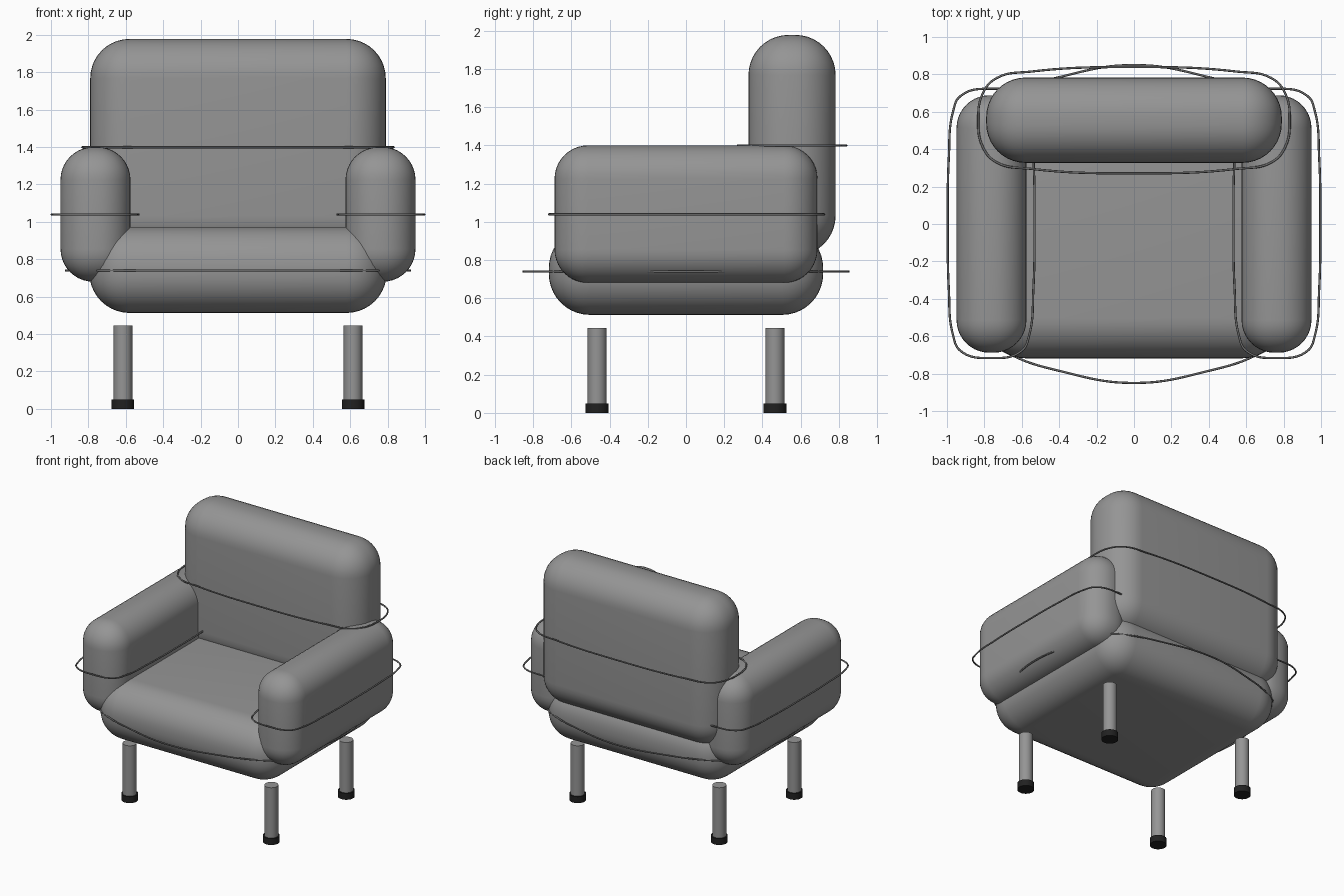
import bpy
import bmesh
from mathutils import Vector

cube = bpy.data.objects.get("Cube")
if cube:
    bpy.data.objects.remove(cube)


def material(name, value):
    mat = bpy.data.materials.new(name)
    mat.use_nodes = True
    colour = (value, value, value, 1)
    mat.diffuse_color = colour
    mat.node_tree.nodes["Principled BSDF"].inputs["Base Color"].default_value = colour
    return mat


fabric = material("grey fabric", 0.30)
metal = material("grey metal", 0.30)
piping_mat = material("dark grey piping", 0.16)
rubber = material("black rubber", 0.015)


def finish(obj, mat):
    obj.data.materials.append(mat)
    bpy.ops.object.select_all(action="DESELECT")
    obj.select_set(True)
    bpy.context.view_layer.objects.active = obj
    bpy.ops.object.shade_smooth_by_angle(angle=0.6)


def cushion(name, centre, half, radius):
    """Block with generously rounded edges."""
    bm = bmesh.new()
    bmesh.ops.create_cube(bm, size=2)
    bmesh.ops.scale(bm, vec=half, verts=bm.verts)
    bmesh.ops.bevel(bm, geom=bm.edges[:], offset=radius, segments=10,
                    profile=0.5, affect="EDGES", clamp_overlap=True)
    mesh = bpy.data.meshes.new(name)
    bm.to_mesh(mesh)
    bm.free()
    obj = bpy.data.objects.new(name, mesh)
    obj.location = centre
    bpy.context.collection.objects.link(obj)
    finish(obj, fabric)


def cylinder(name, x, y, bottom, top, radius, mat):
    bpy.ops.mesh.primitive_cylinder_add(vertices=32, radius=radius, depth=top - bottom,
                                        location=(x, y, (bottom + top) / 2))
    obj = bpy.context.object
    obj.name = name
    finish(obj, mat)


def piping(name, centre, quarter):
    """Closed cord around a cushion, mirrored from one quarter of its outline."""
    q = [Vector(p) for p in quarter]
    path = q + [Vector((-p.x, p.y)) for p in reversed(q[:-1])]
    path += [Vector((p.x, -p.y)) for p in reversed(path[1:-1])]
    curve = bpy.data.curves.new(name, "CURVE")
    curve.dimensions = "3D"
    curve.bevel_depth = 0.006
    curve.bevel_resolution = 2
    curve.resolution_u = 10
    spline = curve.splines.new("BEZIER")
    spline.bezier_points.add(len(path) - 1)
    spline.use_cyclic_u = True
    for point, p in zip(spline.bezier_points, path):
        point.co = (p.x, p.y, 0)
        point.handle_left_type = point.handle_right_type = "AUTO"
    obj = bpy.data.objects.new(name, curve)
    obj.location = centre
    obj.data.materials.append(piping_mat)
    bpy.context.collection.objects.link(obj)


# Seat and backrest
cushion("seat_cushion", (0, 0, 0.743), (0.795, 0.718, 0.23), 0.215)
cushion("back_cushion", (0, 0.555, 1.4), (0.79, 0.228, 0.578), 0.21)
piping("seat_piping", (0, 0, 0.74),
       [(0.92, 0), (0.86, 0.35), (0.77, 0.62), (0.655, 0.70), (0.4, 0.785), (0, 0.85)])
piping("back_piping", (0, 0.555, 1.399),
       [(0.833, 0), (0.805, 0.15), (0.735, 0.225), (0.55, 0.26), (0, 0.284)])

# Armrests, legs and feet on both sides
for side, sx in (("left", 1), ("right", -1)):
    cushion(side + "_armrest", (sx * 0.762, 0, 1.04), (0.187, 0.688, 0.36), 0.175)
    piping(side + "_arm_piping", (sx * 0.764, 0.003, 1.039),
           [(0.232, 0), (0.226, 0.35), (0.203, 0.6), (0.165, 0.68), (0, 0.72)])
    for end, sy in (("front", -1), ("back", 1)):
        x, y = sx * 0.615, sy * 0.465
        cylinder(f"{end}_{side}_leg", x, y, 0.03, 0.445, 0.05, metal)
        cylinder(f"{end}_{side}_foot", x, y, 0, 0.05, 0.06, rubber)
